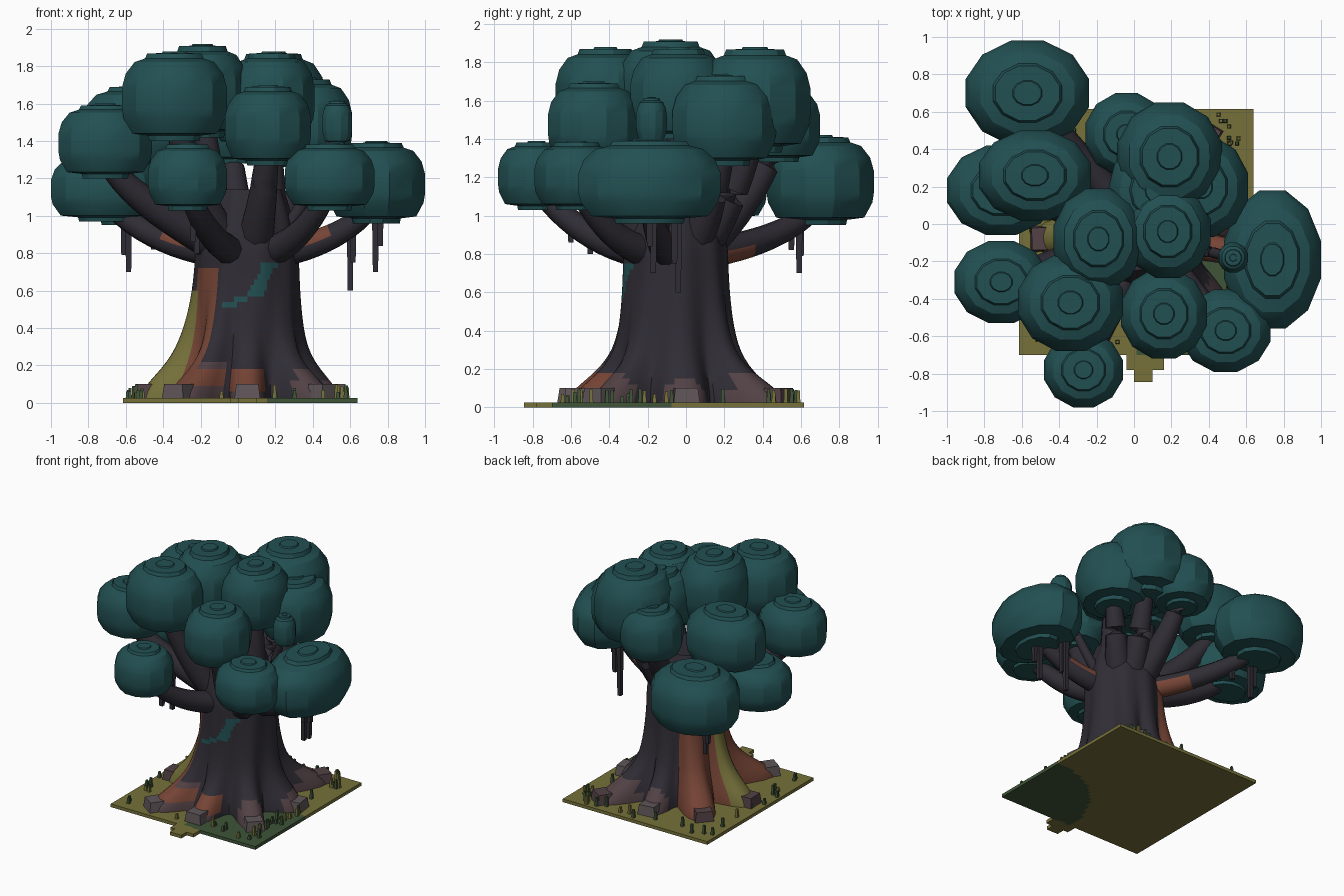
import bpy, bmesh, math, random
from mathutils import Vector
from mathutils.geometry import interpolate_bezier

if "Cube" in bpy.data.objects:
    bpy.data.objects.remove(bpy.data.objects["Cube"])
random.seed(4)

def mat(name, r, g, b):
    m = bpy.data.materials.new(name)
    m.diffuse_color = (r, g, b, 1)
    m.use_nodes = True
    m.node_tree.nodes["Principled BSDF"].inputs["Base Color"].default_value = m.diffuse_color
    return m

LEAF = mat("teal_foliage", 0.016, 0.08, 0.085)
BARK = mat("dark_bark", 0.029, 0.026, 0.035)
RED = mat("red_brown_bark", 0.18, 0.058, 0.036)
MAUVE = mat("mauve_bark", 0.085, 0.053, 0.06)
STONE = mat("grey_stone", 0.115, 0.093, 0.098)
MOSS = mat("olive_moss", 0.18, 0.165, 0.043)
GREEN = mat("dark_green_grass", 0.05, 0.09, 0.04)

def finish(name, bm, mats, smooth=None):
    bmesh.ops.recalc_face_normals(bm, faces=bm.faces)
    me = bpy.data.meshes.new(name)
    bm.to_mesh(me)
    bm.free()
    for m in mats:
        me.materials.append(m)
    ob = bpy.data.objects.new(name, me)
    bpy.context.collection.objects.link(ob)
    if smooth:
        bpy.ops.object.select_all(action='DESELECT')
        bpy.context.view_layer.objects.active = ob
        ob.select_set(True)
        bpy.ops.object.shade_smooth_by_angle(angle=math.radians(smooth))
    return ob

def loft(bm, rings):
    """Skin a list of equal point rings and cap both ends."""
    vs = [[bm.verts.new(p) for p in ring] for ring in rings]
    n = len(vs[0])
    for a, b in zip(vs, vs[1:]):
        for i in range(n):
            bm.faces.new((a[i], a[(i + 1) % n], b[(i + 1) % n], b[i]))
    bm.faces.new(vs[0][::-1])
    bm.faces.new(vs[-1])

def box(bm, x, y, z0, z1, sx, sy, top=1.0, mi=0, rot=0.0):
    c, s = math.cos(rot), math.sin(rot)
    start = len(bm.faces)
    loft(bm, [[(x + k * (c * u * sx - s * v * sy), y + k * (s * u * sx + c * v * sy), z)
               for u, v in ((-.5, -.5), (.5, -.5), (.5, .5), (-.5, .5))]
              for z, k in ((z0, 1), (z1, top))])
    bm.faces.ensure_lookup_table()
    for f in bm.faces[start:]:
        f.material_index = mi

# Foliage clumps: x, y, x radius, y radius, bottom, top
CLUMPS = [
    (-0.57, 0.70, 0.33, 0.28, 0.95, 1.42), (-0.71, 0.18, 0.29, 0.24, 0.97, 1.34),
    (-0.53, 0.26, 0.30, 0.24, 1.26, 1.70), (-0.71, -0.31, 0.25, 0.22, 1.20, 1.60),
    (-0.34, -0.42, 0.28, 0.26, 1.40, 1.88), (0.16, -0.48, 0.23, 0.24, 1.27, 1.70),
    (0.49, -0.57, 0.24, 0.22, 1.03, 1.39), (0.74, -0.19, 0.26, 0.37, 0.96, 1.40),
    (0.53, -0.18, 0.08, 0.08, 1.38, 1.62), (0.19, 0.36, 0.28, 0.29, 1.33, 1.88),
    (0.18, -0.04, 0.23, 0.25, 1.40, 1.88), (-0.19, -0.08, 0.24, 0.27, 1.42, 1.92),
    (0.36, 0.20, 0.25, 0.27, 1.26, 1.74), (-0.04, 0.48, 0.22, 0.22, 1.28, 1.68),
    (-0.27, -0.78, 0.21, 0.20, 1.03, 1.39)]
PROFILE = [(0.48, 0), (0.50, .06), (0.82, .085), (0.97, .25), (1.0, .36), (1.0, .60),
           (0.93, .75), (0.76, .88), (0.56, .92), (0.52, .975), (0.24, .98), (0.22, 1)]
SIDES = 12
FIT = 1 / math.cos(math.pi / SIDES)   # flat sides touch the extents
for i, (x, y, rx, ry, z0, z1) in enumerate(CLUMPS):
    bm = bmesh.new()
    loft(bm, [[(x + FIT * rx * r * math.cos(2 * math.pi * (k + .5) / SIDES),
                y + FIT * ry * r * math.sin(2 * math.pi * (k + .5) / SIDES), z0 + (z1 - z0) * h)
               for k in range(SIDES)] for r, h in PROFILE])
    finish(f"foliage_{i + 1}", bm, [LEAF], 28)

# Foliage core joining the upper clumps
bm = bmesh.new()
loft(bm, [[(.12 + .26 * r * math.cos(math.pi * k / 6), .18 + .28 * r * math.sin(math.pi * k / 6),
            1.36 + .46 * h) for k in range(SIDES)] for r, h in PROFILE])
finish("foliage_core", bm, [LEAF], 28)

# Trunk with flared roots: angle, reach, angular width, share of the flare that climbs high
CX, CY = 0.05, -0.06
ROOTS = [(-125, .68, .25, .36), (-90, .55, .24, .2), (-44, .60, .24, .2), (7, .50, .36, .25),
         (58, .68, .26, .28), (96, .55, .26, .3), (138, .60, .30, .45), (182, .58, .28, .5)]

def gap(a, b):
    return abs((a - b + 180) % 360 - 180)

def trunk_radius(deg, z):
    core = 0.27 + 0.006 * math.sin(math.radians(deg) * 9)
    if z > 0.8:
        core -= 0.4 * (z - 0.8) ** 1.5
    core += 0.05 * math.exp(-(z / 0.25) ** 2)
    r = core
    for a, reach, w, high in ROOTS:
        d = math.radians(gap(deg, a))
        fall = (1 - high) * math.exp(-(z / 0.17) ** 2) + high * math.exp(-(z / 0.45) ** 2)
        r = max(r, core + (reach - core) * fall * math.exp(-(d / w) ** 3))
    return r

N = 96
levels = [0.01, .03, .06, .09, .12, .15, .18, .22, .26] + [.30 + .03 * k for k in range(29)]
bm = bmesh.new()
loft(bm, [[(CX + trunk_radius(360 * k / N, z) * math.cos(2 * math.pi * k / N),
            CY + trunk_radius(360 * k / N, z) * math.sin(2 * math.pi * k / N), z)
           for k in range(N)] for z in levels])
for f in bm.faces:   # bark colours by direction and height
    c = f.calc_center_median()
    deg = math.degrees(math.atan2(c.y - CY, c.x - CX))
    rad = math.hypot(c.x - CX, c.y - CY)
    mi = 0
    if gap(deg, 143) < 25 and c.z < 0.76:
        mi = 1
    elif gap(deg, 181) < 17 and c.z < 0.60:
        mi = 3
    elif gap(deg, -145) < 20 and c.z < 0.72:
        mi = 1
    elif gap(deg, -119) < 9 and c.z < 0.22:
        mi = 1 if 0.09 < c.z < 0.17 else 2
    elif gap(deg, -90) < 14 and 0.07 < c.z < 0.19:
        mi = 1
    elif rad > 0.42 and c.z < 0.2:
        mi = 2
    elif c.y < -0.2 and 0.52 < c.z < 0.75:   # teal lichen streak
        mid = -0.04 + 2.2 * (c.z - .53) if c.z < .58 else 0.09 + .5 * (c.z - .58)
        mi = 4 if abs(c.x - mid) < 0.04 else 0
    f.material_index = mi
finish("trunk_and_roots", bm, [BARK, RED, MAUVE, MOSS, LEAF], 40)

# Branches sweep out of the trunk into every clump
def tube(name, pts, r0, r1, red):
    bm = bmesh.new()
    rings, n = [], 10
    for i, p in enumerate(pts):
        t = (pts[min(i + 1, len(pts) - 1)] - pts[max(i - 1, 0)]).normalized()
        u = t.cross(Vector((0.31, 0.27, 0.1) if abs(t.z) > .9 else (0, 0, 1))).normalized()
        v = u.cross(t)
        r = r0 + (r1 - r0) * i / (len(pts) - 1)
        rings.append([p + r * (math.cos(2 * math.pi * k / n) * u + math.sin(2 * math.pi * k / n) * v)
                      for k in range(n)])
    loft(bm, rings)
    bmesh.ops.recalc_face_normals(bm, faces=bm.faces)
    for f in bm.faces:   # reddish patch near the trunk
        far = (f.calc_center_median() - pts[0]).length
        if red and 0.12 < far < 0.36 and f.normal.z * red > 0.2:
            f.material_index = 1
    finish(name, bm, [BARK, RED], 40)

for i, (x, y, rx, ry, z0, z1) in enumerate(CLUMPS):
    flat = Vector((x - CX, y - CY, 0))
    dist = flat.length
    d = flat / dist
    low = z0 < 1.1
    start = Vector((CX, CY, 0.80 if low else 0.83)) + d * 0.13
    end = Vector((x, y, z0 + 0.12))
    h1 = start + d * max(0, dist - .13) * (0.5 if low else 0.4) + Vector((0, 0, 0.03 if low else 0.13))
    h2 = end - d * dist * 0.12 - Vector((0, 0, 0.12 if low else 0.2))
    big = min(rx, 0.2) / 0.2
    tube(f"branch_{i + 1}", interpolate_bezier(start, h1, h2, end, 14),
         (0.085 if low else 0.105) * big, (0.048 if low else 0.055) * big,
         {0: -1, 1: 1, 7: 1}.get(i, 0))

# Hanging vines: x, y, bottom, top
bm = bmesh.new()
for x, y, z0, z1 in [(-.61, .60, .79, 1.0), (-.585, .59, .70, 1.0), (.60, -.04, .60, 1.0),
                     (.615, -.06, .75, 1.0), (.735, -.17, .70, .99), (.76, -.19, .84, .99),
                     (-.24, -.60, .86, 1.08), (-.22, -.50, .80, 1.08), (-.45, .55, .82, 1.0)]:
    box(bm, x, y, z0, z1, .028, .028, 1.3)
finish("hanging_vines", bm, [BARK])

# Grey stones at the root tips
bm = bmesh.new()
for a, reach, w, high in ROOTS:
    t = math.radians(a)
    k = reach * .94
    box(bm, CX + k * math.cos(t), CY + k * math.sin(t), .015, .10, .12, .14, .85,
        int(a in (58, 138, 182)), t)
finish("root_stones", bm, [STONE, MAUVE], 30)

# Ground slab with a front tab; dark grass fills the front right corner
bm = bmesh.new()
X = [-.615 + 1.255 * i / 40 for i in range(41)]
Y = [-.70 + 1.315 * i / 40 for i in range(41)]
grid = [[bm.verts.new((x, y, 0)) for y in Y] for x in X]
for i in range(40):
    for j in range(40):
        bm.faces.new((grid[i][j], grid[i + 1][j], grid[i + 1][j + 1], grid[i][j + 1]))
ext = bmesh.ops.extrude_face_region(bm, geom=list(bm.faces))
for v in ext["geom"]:
    if isinstance(v, bmesh.types.BMVert):
        v.co.z = 0.025
for f in bm.faces:
    c = f.calc_center_median()
    f.material_index = int(math.hypot(c.x - .64, c.y + .70) < 0.63)
box(bm, .06, -.735, 0, .025, .20, .09)
box(bm, .05, -.80, 0, .025, .10, .09)
finish("ground", bm, [MOSS, GREEN])

# Grass tufts scattered around the ground edge
bm = bmesh.new()
for k in range(60):
    s = random.uniform(-.57, .57)
    e = random.uniform(.50, .59)
    x, y = [(e, s), (e, s), (s, -e - .06), (-e, s), (s, e)][k % 5]
    h = random.uniform(.03, .075)
    box(bm, x, y, .02, .025 + h, .022, .022, .7, int(random.random() < .55))
finish("grass_tufts", bm, [MOSS, GREEN])
